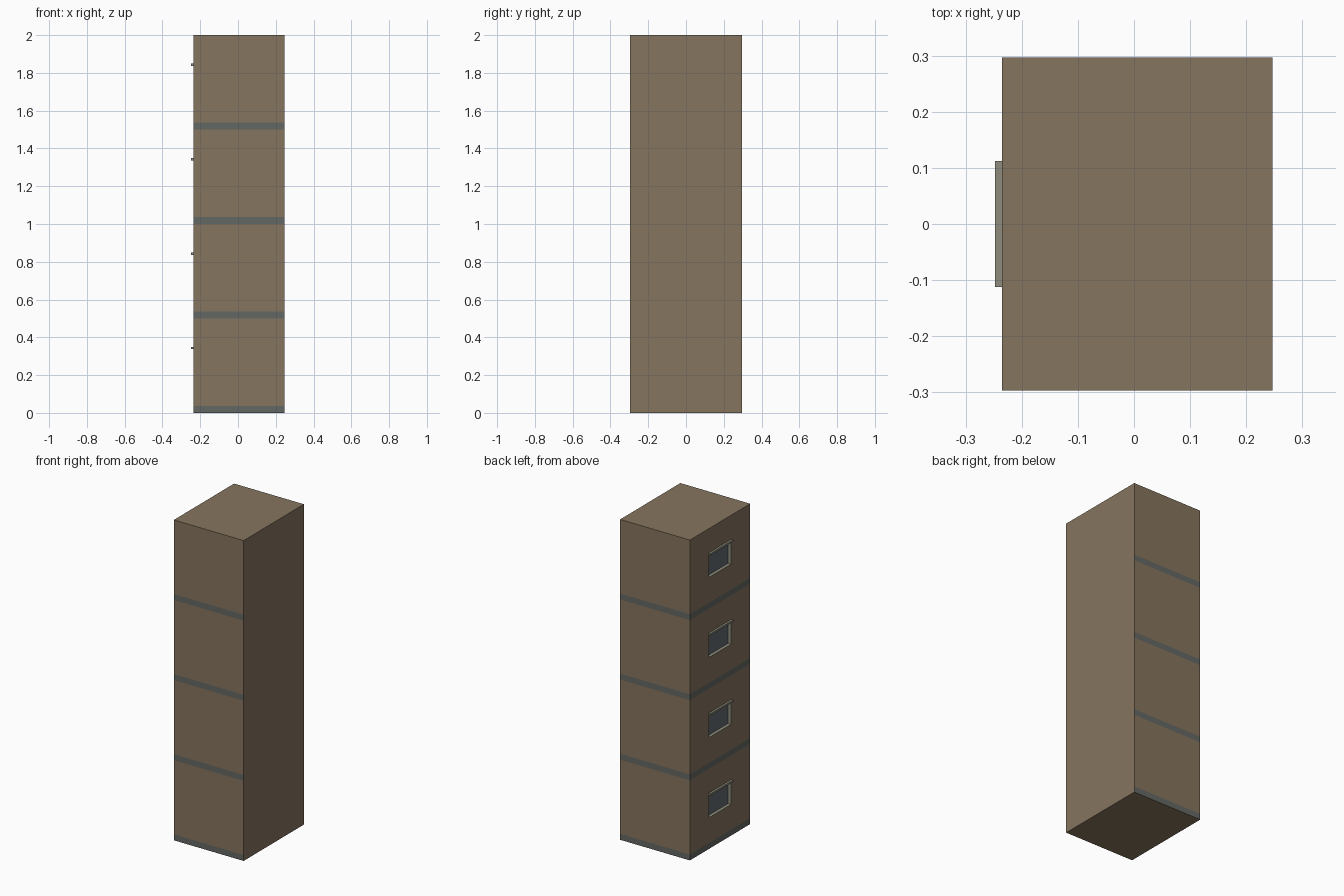
import bpy, bmesh

if "Cube" in bpy.data.objects:
    bpy.data.objects.remove(bpy.data.objects["Cube"])

def mat(name, rgb):
    m = bpy.data.materials.new(name)
    lin = [((c / 255 + 0.055) / 1.055) ** 2.4 for c in rgb]
    m.diffuse_color = (*lin, 1)
    m.use_nodes = True
    m.node_tree.nodes["Principled BSDF"].inputs["Base Color"].default_value = m.diffuse_color
    return m

BROWN = mat("brown wall", (134, 117, 94))
BAND = mat("grey band", (100, 104, 99))
GLASS = mat("window glass", (100, 106, 112))
TRIM = mat("window trim", (142, 140, 125))

X0, X1, Y, H = -0.235, 0.247, 0.297, 0.5
WY, WZ0, WZ1, DEPTH = 0.108, 0.195, 0.337, 0.02
BAND_H = 0.037

def quad(bm, pts, mi):
    f = bm.faces.new([bm.verts.new(p) for p in pts])
    f.material_index = mi

def finish(bm, name, mats):
    bmesh.ops.remove_doubles(bm, verts=bm.verts, dist=1e-5)
    me = bpy.data.meshes.new(name)
    bm.to_mesh(me)
    bm.free()
    for m in mats:
        me.materials.append(m)
    ob = bpy.data.objects.new(name, me)
    bpy.context.collection.objects.link(ob)

def box(name, lo, hi, m):
    bm = bmesh.new()
    bmesh.ops.create_cube(bm, size=1)
    for v in bm.verts:
        v.co = [(a + b) / 2 + c * (b - a) for a, b, c in zip(lo, hi, v.co)]
    finish(bm, name, [m])

# Tower shell: floor bands, plain right side, recessed windows on the left
bm = bmesh.new()
quad(bm, [(X0, -Y, 2), (X1, -Y, 2), (X1, Y, 2), (X0, Y, 2)], 0)
quad(bm, [(X0, Y, 0), (X1, Y, 0), (X1, -Y, 0), (X0, -Y, 0)], 0)
quad(bm, [(X1, -Y, 0), (X1, Y, 0), (X1, Y, 2), (X1, -Y, 2)], 0)
ys = (Y, WY, -WY, -Y)
for i in range(4):
    zs = [i * H + d for d in (0, BAND_H, WZ0, WZ1, H)]
    for a, b, mi in ((zs[0], zs[1], 1), (zs[1], zs[4], 0)):
        quad(bm, [(X0, -Y, a), (X1, -Y, a), (X1, -Y, b), (X0, -Y, b)], mi)
        quad(bm, [(X1, Y, a), (X0, Y, a), (X0, Y, b), (X1, Y, b)], mi)
    # left side grid, leaving the window cell open
    for r in range(4):
        for c in range(3):
            if (r, c) != (2, 1):
                a, b, p, q = zs[r], zs[r + 1], ys[c], ys[c + 1]
                quad(bm, [(X0, p, a), (X0, q, a), (X0, q, b), (X0, p, b)],
                     1 if r == 0 else 0)
    # window reveal and glass
    rim = [(WY, zs[2]), (-WY, zs[2]), (-WY, zs[3]), (WY, zs[3])]
    for k in range(4):
        (p, a), (q, b) = rim[k], rim[(k + 1) % 4]
        quad(bm, [(X0, p, a), (X0, q, b), (X0 + DEPTH, q, b), (X0 + DEPTH, p, a)], 3)
    quad(bm, [(X0 + DEPTH, p, z) for p, z in rim], 2)
finish(bm, "tower_block", [BROWN, BAND, GLASS, TRIM])

# Thin ledge over each window
for i in range(4):
    z = i * H + WZ1
    box(f"window_lintel_{i + 1}", (X0 - 0.013, -0.112, z), (X0 + 0.002, 0.112, z + 0.012), TRIM)
